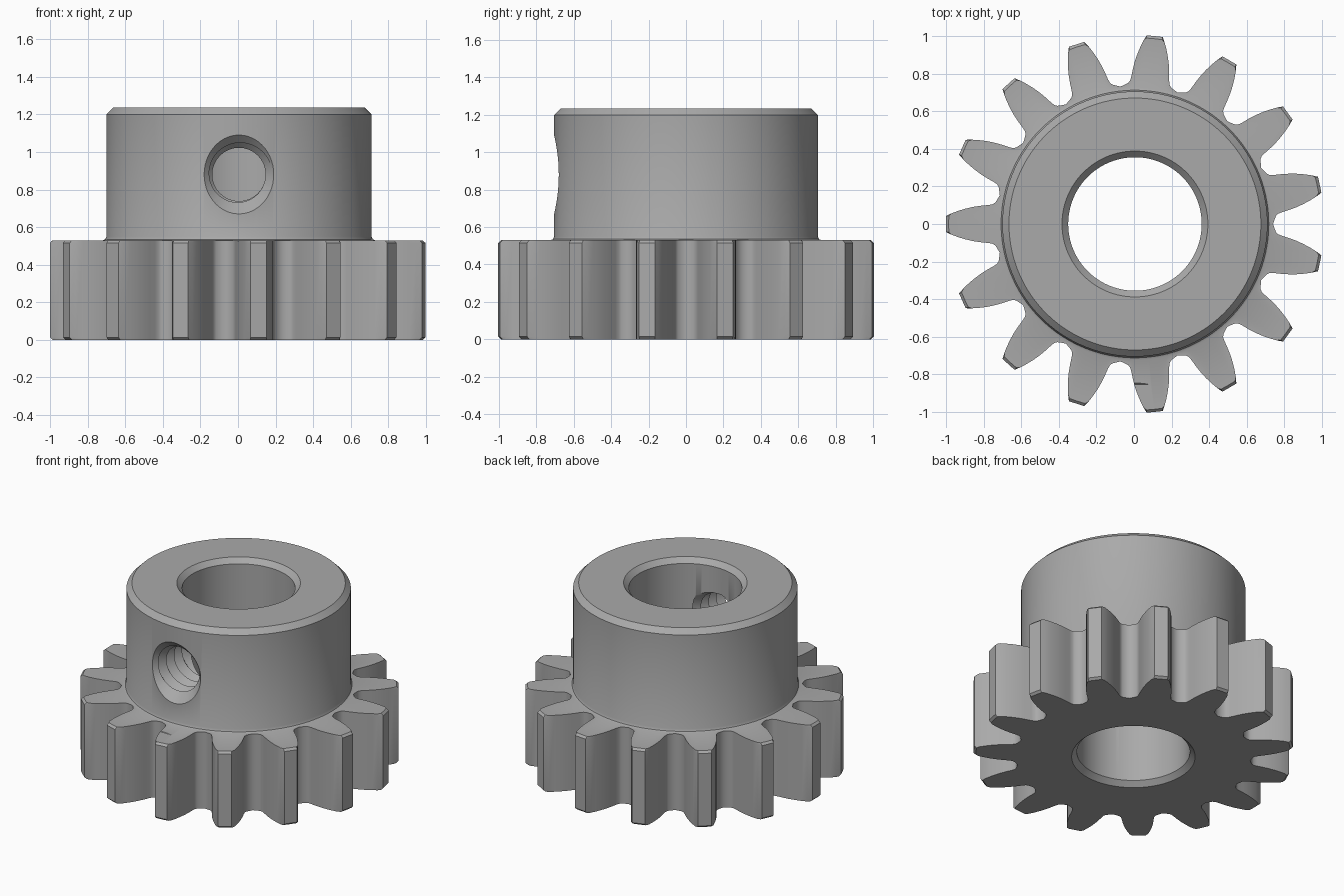
import bpy, bmesh, math

old = bpy.data.objects.get("Cube")
if old:
    bpy.data.objects.remove(old, do_unlink=True)

TEETH, CX = 15, 0.005
TIP_R, ROOT_R, CHAMFER = 1.005, 0.735, 0.014
GEAR_H, HUB_H = 0.53, 1.235
HUB_R, BORE_R = 0.705, 0.355
SCREW_Z = 0.88

steel = bpy.data.materials.new("steel grey")
steel.use_nodes = True
grey = (0.40, 0.40, 0.40, 1)
steel.diffuse_color = grey
steel.node_tree.nodes["Principled BSDF"].inputs["Base Color"].default_value = grey


def make_object(name, bm):
    bmesh.ops.recalc_face_normals(bm, faces=bm.faces)
    mesh = bpy.data.meshes.new(name)
    bm.to_mesh(mesh)
    bm.free()
    mesh.materials.append(steel)
    obj = bpy.data.objects.new(name, mesh)
    bpy.context.collection.objects.link(obj)
    return obj


# Half tooth outline: distance along the tooth axis, half width
flank = [(TIP_R, 0.043), (0.975, 0.057), (0.94, 0.070), (0.90, 0.082), (0.86, 0.091),
         (0.82, 0.097), (0.78, 0.101), (0.757, 0.105), (0.743, 0.114), (0.732, 0.131)]
half = [(math.atan2(w, r), math.hypot(r, w)) for r, w in flank]
tooth = [(-a, r) for a, r in reversed(half)] + [(0, TIP_R)] + half + [(math.pi / TEETH, ROOT_R)]
outline = [(math.pi + i * math.tau / TEETH + a, r) for i in range(TEETH) for a, r in tooth]

# Gear and hub: one closed stack of rings, outside up and bore back down
bm = bmesh.new()


def ring(z, radius=None, limit=9):
    return [bm.verts.new((CX + q * math.cos(a), q * math.sin(a), z))
            for a, r in outline for q in [radius or min(r, limit)]]


tip_limit = TIP_R - CHAMFER
rings = [ring(0, limit=tip_limit), ring(CHAMFER), ring(GEAR_H - CHAMFER),
         ring(GEAR_H, limit=tip_limit)]
hub_profile = [(0.724, GEAR_H), (0.712, 0.535), (HUB_R, 0.55), (HUB_R, 1.2), (0.67, HUB_H),
               (0.388, HUB_H), (BORE_R, 1.202), (BORE_R, 0.033), (0.388, 0)]
rings += [ring(z, r) for r, z in hub_profile]
n = len(outline)
for i, low in enumerate(rings):
    high = rings[(i + 1) % len(rings)]
    for j in range(n):
        k = (j + 1) % n
        bm.faces.new((low[j], low[k], high[k], high[j]))
gear = make_object("gear_with_hub", bm)

# Screw thread cutter: helical root and crest strands
bm = bmesh.new()
N, TURNS, PITCH = 32, 7, 0.085
T = N * TURNS


def strand(count, radius, shift):
    verts = []
    for s in range(count + 1):
        a = s * math.tau / N
        verts.append(bm.verts.new((CX + radius * math.cos(a), -0.80 + PITCH * (s / N + shift),
                                   SCREW_Z + radius * math.sin(a))))
    return verts


inner, outer = strand(T, 0.142, 0), strand(T - N, 0.18, 0.5)
for s in range(T - N):
    bm.faces.new((inner[s], inner[s + 1], outer[s + 1], outer[s]))
    bm.faces.new((outer[s], outer[s + 1], inner[s + 1 + N], inner[s + N]))
bm.faces.new(inner[:N + 1] + [outer[0]])
bm.faces.new(inner[T - N:] + [outer[-1]])
thread = make_object("thread_cutter", bm)

# Countersink cutter at the mouth of the screw hole
bm = bmesh.new()
bmesh.ops.create_cone(bm, cap_ends=True, segments=48, radius1=0.36, radius2=0.12, depth=0.24)
for v in bm.verts:
    x, y, z = v.co
    v.co = (CX + x, z - 0.735, SCREW_Z + y)
countersink = make_object("countersink_cutter", bm)

# Cut the screw hole through the front wall
bpy.context.view_layer.objects.active = gear
for cutter in (thread, countersink):
    cutter.hide_render = True
    mod = gear.modifiers.new("cut", "BOOLEAN")
    mod.operation, mod.solver, mod.object = "DIFFERENCE", "EXACT", cutter
    bpy.ops.object.modifier_apply(modifier=mod.name)
    bpy.data.objects.remove(cutter, do_unlink=True)

bpy.ops.object.select_all(action="DESELECT")
gear.select_set(True)
bpy.ops.object.shade_smooth_by_angle(angle=math.radians(38))
